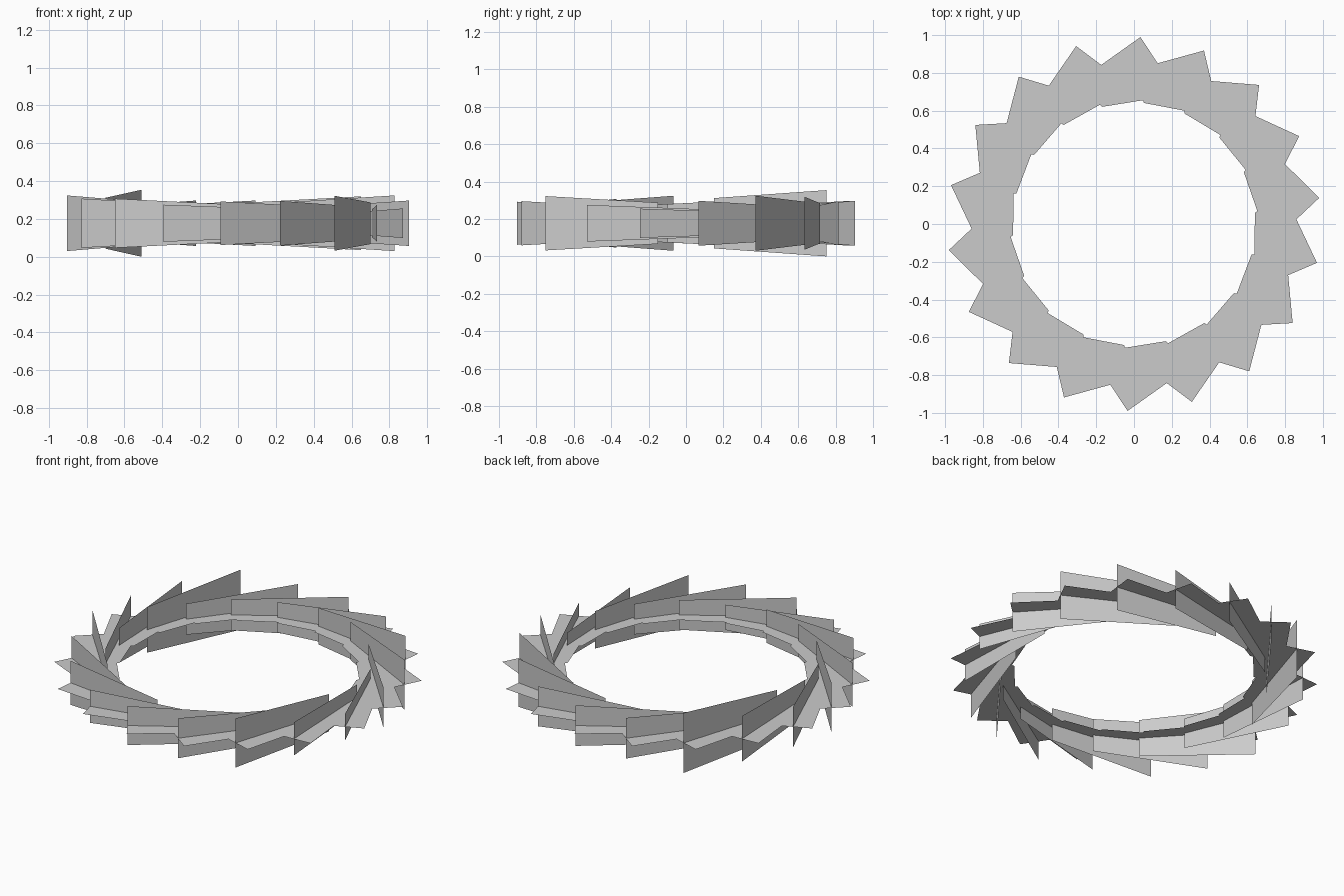
import bpy
from math import radians
from mathutils import Matrix, Vector

cube = bpy.data.objects.get("Cube")
if cube:
    bpy.data.objects.remove(cube, do_unlink=True)

MID = 0.177      # height of the ring's middle plane
TAPER = 0.76     # inner end size relative to the outer end

grey = bpy.data.materials.new("light_grey")
grey.use_nodes = True
colour = (0.6, 0.6, 0.6, 1)
grey.diffuse_color = colour
grey.node_tree.nodes["Principled BSDF"].inputs["Base Color"].default_value = colour


def card(name, corners, turn):
    """One thin flat card, turned about the ring's axis."""
    mesh = bpy.data.meshes.new(name)
    mesh.from_pydata([turn @ Vector(c) for c in corners], [], [range(4)])
    mesh.materials.append(grey)
    obj = bpy.data.objects.new(name, mesh)
    bpy.context.collection.objects.link(obj)


# Half height of each upright card, going counterclockwise round the ring
half_heights = [0.145, 0.098, 0.078, 0.12, 0.147, 0.142, 0.118, 0.12, 0.12,
                0.177, 0.135, 0.12, 0.147, 0.13, 0.13, 0.098, 0.115, 0.118]

# Centre line of the first blade, and half-widths across its two ends
outer, inner = Vector((0.51, -0.75, MID)), Vector((0.70, -0.15, MID))
outer_side, inner_side = Vector((0.10, -0.03, 0)), Vector((0.078, 0.013, 0))

for i, h in enumerate(half_heights):
    turn = Matrix.Rotation(radians(i * 360 / len(half_heights)), 3, "Z")
    up = Vector((0, 0, h))
    # Level card
    card(f"level_card_{i + 1}", [outer - outer_side, outer + outer_side,
                                 inner + inner_side, inner - inner_side], turn)
    # Upright card crossing it along the centre line
    card(f"upright_card_{i + 1}", [outer - up, inner - up * TAPER,
                                   inner + up * TAPER, outer + up], turn)
